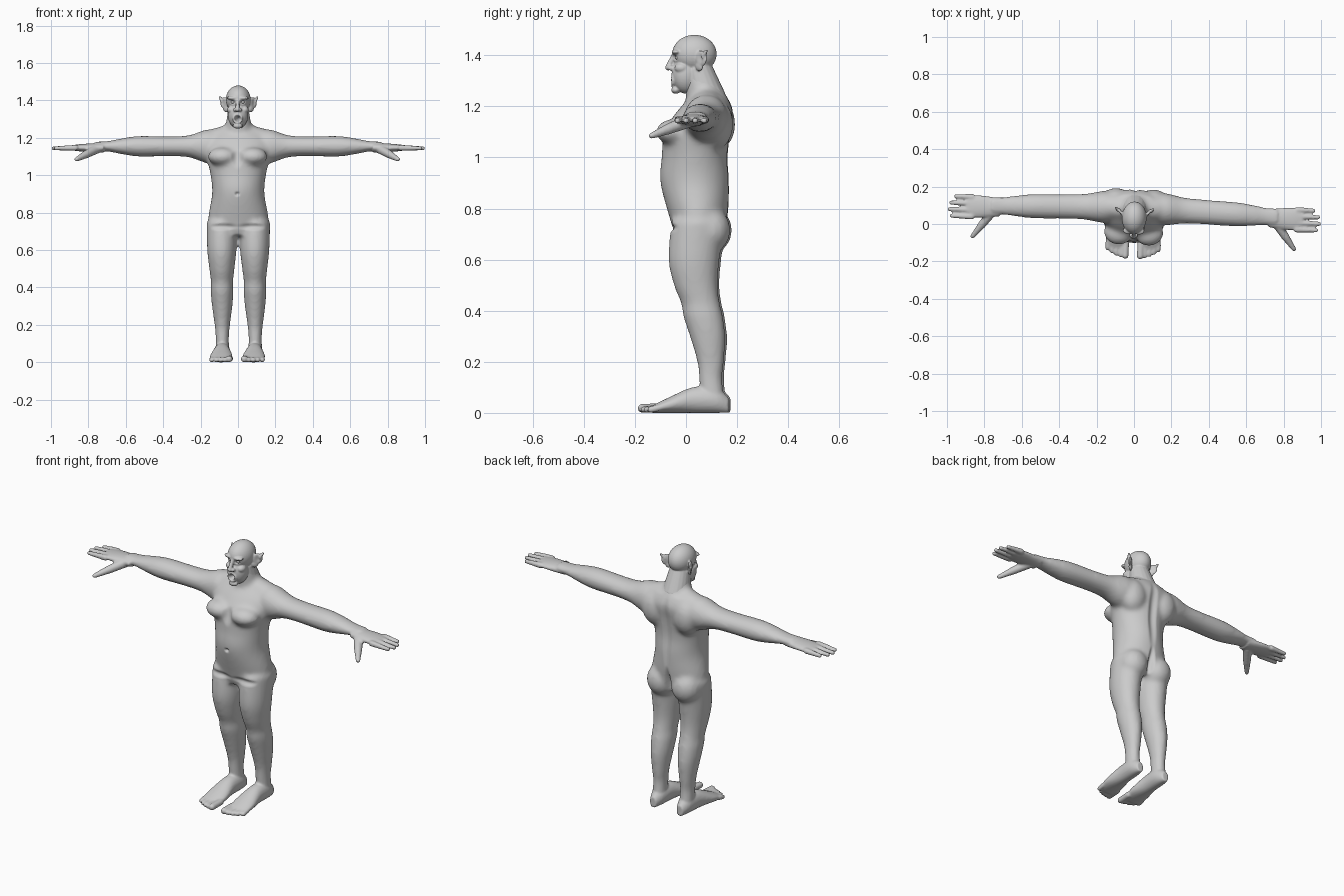
import bpy, bmesh, math
from mathutils import Vector, Matrix

cube = bpy.data.objects.get("Cube")
if cube:
    bpy.data.objects.remove(cube, do_unlink=True)

COLOUR = (0.6, 0.6, 0.6, 1)
TURN = math.radians(-2.3)

skin = bpy.data.materials.new("grey_skin")
skin.use_nodes = True
skin.diffuse_color = COLOUR
skin.node_tree.nodes["Principled BSDF"].inputs["Base Color"].default_value = COLOUR


def add_object(name, bm):
    """Turn a bmesh into a linked object."""
    mesh = bpy.data.meshes.new(name)
    bm.to_mesh(mesh)
    bm.free()
    ob = bpy.data.objects.new(name, mesh)
    bpy.context.scene.collection.objects.link(ob)
    return ob


def bridge(bm, loops):
    """Join equal loops of points into a closed tube."""
    loops = [[bm.verts.new(co) for co in loop] for loop in loops]
    sides = len(loops[0])
    for low, high in zip(loops, loops[1:]):
        for k in range(sides):
            n = (k + 1) % sides
            bm.faces.new((low[k], low[n], high[n], high[k]))
    bm.faces.new(reversed(loops[0]))
    bm.faces.new(loops[-1])


def catmull(before, start, end, after, t):
    """Smooth in-between of two rings."""
    return [0.5 * (2 * q + (r - p) * t + (2 * p - 5 * q + 4 * r - s) * t * t
                   + (3 * q - p - 3 * r + s) * t ** 3)
            for p, q, r, s in zip(before, start, end, after)]


def loft(bm, axis, rings, steps=6, sides=36):
    """Skin smooth elliptical rings: position, two centre values, two radii."""
    fine = []
    last = len(rings) - 1
    for i in range(last):
        near = [rings[max(0, min(last, i + k))] for k in (-1, 0, 1, 2)]
        fine += [catmull(*near, s / steps) for s in range(steps)]
    fine.append(rings[last])
    loops = []
    for position, centre_a, centre_b, radius_a, radius_b in fine:
        loop = []
        for k in range(sides):
            # The y axis runs the other way round, to keep faces outward
            angle = math.tau * k / sides * (-1 if axis == 'y' else 1)
            co = [centre_a + radius_a * math.cos(angle), centre_b + radius_b * math.sin(angle)]
            co.insert("xyz".index(axis), position)
            loop.append(co)
        loops.append(loop)
    bridge(bm, loops)


def ball(bm, shape, segments):
    """Unit ball whose points are placed by the shape function."""
    loops = []
    rows = segments // 2
    for row in range(rows):
        tilt = math.pi * (row + 0.5) / rows
        angles = [math.tau * k / segments for k in range(segments)]
        loops.append([shape(Vector((math.sin(tilt) * math.cos(a), math.sin(tilt) * math.sin(a),
                                    -math.cos(tilt)))) for a in angles])
    bridge(bm, loops)


def blob(bm, centre, radii, turn=0, segments=20):
    """Ellipsoid, turned about the upright axis."""
    place = (Matrix.Translation(centre) @ Matrix.Rotation(math.radians(turn), 4, 'Z')
             @ Matrix.Diagonal((*radii, 1)))
    ball(bm, lambda unit: place @ unit, segments)


def limb(bm, *points):
    """Tapered limb with round ends through (point, radius) pairs."""
    for (start, start_radius), (end, end_radius) in zip(points, points[1:]):
        start, end = Vector(start), Vector(end)
        aim = (end - start).to_track_quat('Z', 'Y')

        def shape(unit):
            if unit.z < 0:
                return start + aim @ unit * start_radius
            return end + aim @ unit * end_radius
        ball(bm, shape, 20)


def blend(name, bm, voxel, smooth):
    """Mirror the parts, fuse them into one skin and soften the joins."""
    ob = add_object(name, bm)
    mirror = ob.modifiers.new("mirror", 'MIRROR')
    mirror.use_mirror_merge = False
    fuse = ob.modifiers.new("fuse", 'REMESH')
    fuse.mode = 'VOXEL'
    fuse.voxel_size = voxel
    soften = ob.modifiers.new("soften", 'SMOOTH')
    soften.factor = 0.5
    soften.iterations = smooth
    graph = bpy.context.evaluated_depsgraph_get()
    fused = bpy.data.meshes.new_from_object(ob.evaluated_get(graph))
    ob.modifiers.clear()
    ob.data = fused
    return ob


def dent(ob, centre, radii, push):
    """Press a soft hollow into the skin, alike on both sides."""
    for vertex in ob.data.vertices:
        x, y, z = vertex.co
        if abs(z - centre[2]) < radii[2]:
            spot = (abs(x), y, z)
            reach = sum(((c - m) / r) ** 2 for c, m, r in zip(spot, centre, radii))
            if reach < 1:
                vertex.co.y = y + push * (1 - reach) ** 2


# Torso: height, depth centre, half width, half depth
core_bm = bmesh.new()
torso = [(.68, .04, .1, .08), (.75, .05, .16, .11), (.9, .035, .14, .135),
         (1, .035, .148, .13), (1.1, .045, .17, .13), (1.18, .075, .18, .11), (1.24, .09, .13, .07)]
loft(core_bm, 'z', [(z, 0, y, wide, deep) for z, y, wide, deep in torso])
blob(core_bm, (.08, -.045, 1.1), (.08, .07, .05))
blob(core_bm, (.1, .12, 1.13), (.08, .07, .1))
blob(core_bm, (.08, .095, .715), (.083, .083, .09))

# Shoulder slope and neck root
limb(core_bm, ((0, .08, 1.22), .065), ((.18, .09, 1.165), .072))
limb(core_bm, ((0, .085, 1.2), .09), ((0, .05, 1.33), .055))

# Arms: reach, half depth, half height
arm = [(.1, .08, .08), (.17, .085, .09), (.26, .07, .06), (.36, .066, .053),
       (.53, .065, .055), (.62, .058, .043), (.7, .048, .028), (.77, .05, .025)]
loft(core_bm, 'x', [(x, .09 - .03 * x, 1.155, deep, high) for x, deep, high in arm])

# Legs: height, depth centre, half depth
leg = [(.75, .05, .105), (.6, .035, .1), (.5, .042, .086), (.43, .06, .076), (.38, .07, .078),
       (.3, .088, .07), (.2, .1, .053), (.13, .1, .046), (.03, .11, .05)]
loft(core_bm, 'z', [(z, .088, y, deep * .78, deep) for z, y, deep in leg])
core = blend("core", core_bm, .012, 6)

# Body: the core with hands and feet added
body_bm = bmesh.new()
body_bm.from_mesh(core.data)
bpy.data.objects.remove(core, do_unlink=True)

# Palm, fingers and thumb
palm = [(.72, .048, .026), (.78, .056, .024), (.85, .06, .019), (.9, .053, .012)]
loft(body_bm, 'x', [(x, .06, 1.147, deep, high) for x, deep, high in palm])
for i in range(4):
    y = .11 - .035 * i
    tip = .99 - .01 * (i - 1.8) ** 2
    limb(body_bm, ((.87, y, 1.147), .016), ((tip, y, 1.144), .011))
limb(body_bm, ((.76, .035, 1.14), .026), ((.815, -.04, 1.11), .021), ((.86, -.1, 1.085), .012))

# Feet: depth, half width, half height
foot = [(.17, .02, .03), (.12, .04, .05), (.03, .046, .05), (-.06, .06, .031), (-.13, .055, .014)]
loft(body_bm, 'y', [(y, .087, high, wide, high) for y, wide, high in reversed(foot)])
for i in range(5):
    x = .04 + .024 * i
    radius = .013 if i else .018
    limb(body_bm, ((x, -.1, .02), radius), ((x, -.17 + .0023 * i * i, radius), radius))

body = blend("body", body_bm, .0065, 2)
# Spine, seat cleft, navel, chest cleft and hip crease
dent(body, (0, .19, 1.02), (.035, .07, .26), -.016)
dent(body, (0, .17, .72), (.025, .07, .12), -.03)
dent(body, (0, -.1, .9), (.016, .03, .014), .014)
dent(body, (0, -.1, 1.1), (.035, .05, .07), .014)
dent(body, (.09, -.06, .725), (.11, .05, .022), .012)

# Skull, jaw and neck
head_bm = bmesh.new()
blob(head_bm, (0, .033, 1.405), (.066, .087, .075), segments=40)
blob(head_bm, (0, 0, 1.325), (.055, .056, .075), segments=40)
limb(head_bm, ((0, .08, 1.24), .075), ((0, .05, 1.34), .056))

# Brow, cheek, chin and nose
blob(head_bm, (.026, -.036, 1.413), (.032, .02, .01))
blob(head_bm, (.036, -.016, 1.35), (.022, .028, .02))
blob(head_bm, (0, -.04, 1.264), (.026, .018, .015))
limb(head_bm, ((0, -.046, 1.405), .008), ((0, -.07, 1.352), .012))
blob(head_bm, (.013, -.058, 1.35), (.011, .014, .01))

# Open lips
angles = [math.tau * k / 12 for k in range(13)]
limb(head_bm, *[((.021 * math.cos(a), -.05, 1.303 + .021 * math.sin(a)), .008) for a in angles])

# Pointed ears
blob(head_bm, (.076, .062, 1.387), (.031, .009, .032), turn=48)
blob(head_bm, (.068, .055, 1.358), (.02, .009, .02), turn=48)
limb(head_bm, ((.086, .07, 1.395), .012), ((.1, .083, 1.417), .006))

head = blend("head", head_bm, .004, 2)
# Mouth, eye sockets and ear hollows
dent(head, (0, -.055, 1.303), (.021, .05, .02), .04)
dent(head, (.026, -.05, 1.391), (.019, .04, .014), .014)
dent(head, (.084, .055, 1.388), (.018, .02, .026), .007)

# Eyes
eye_bm = bmesh.new()
for side in (-1, 1):
    blob(eye_bm, (side * .026, -.029, 1.391), (.012, .012, .009))
eyes = add_object("eyes", eye_bm)

for part in (body, head, eyes):
    part.data.materials.clear()
    part.data.materials.append(skin)
    part.data.polygons.foreach_set("use_smooth", [True] * len(part.data.polygons))
    part.rotation_euler.z = TURN
